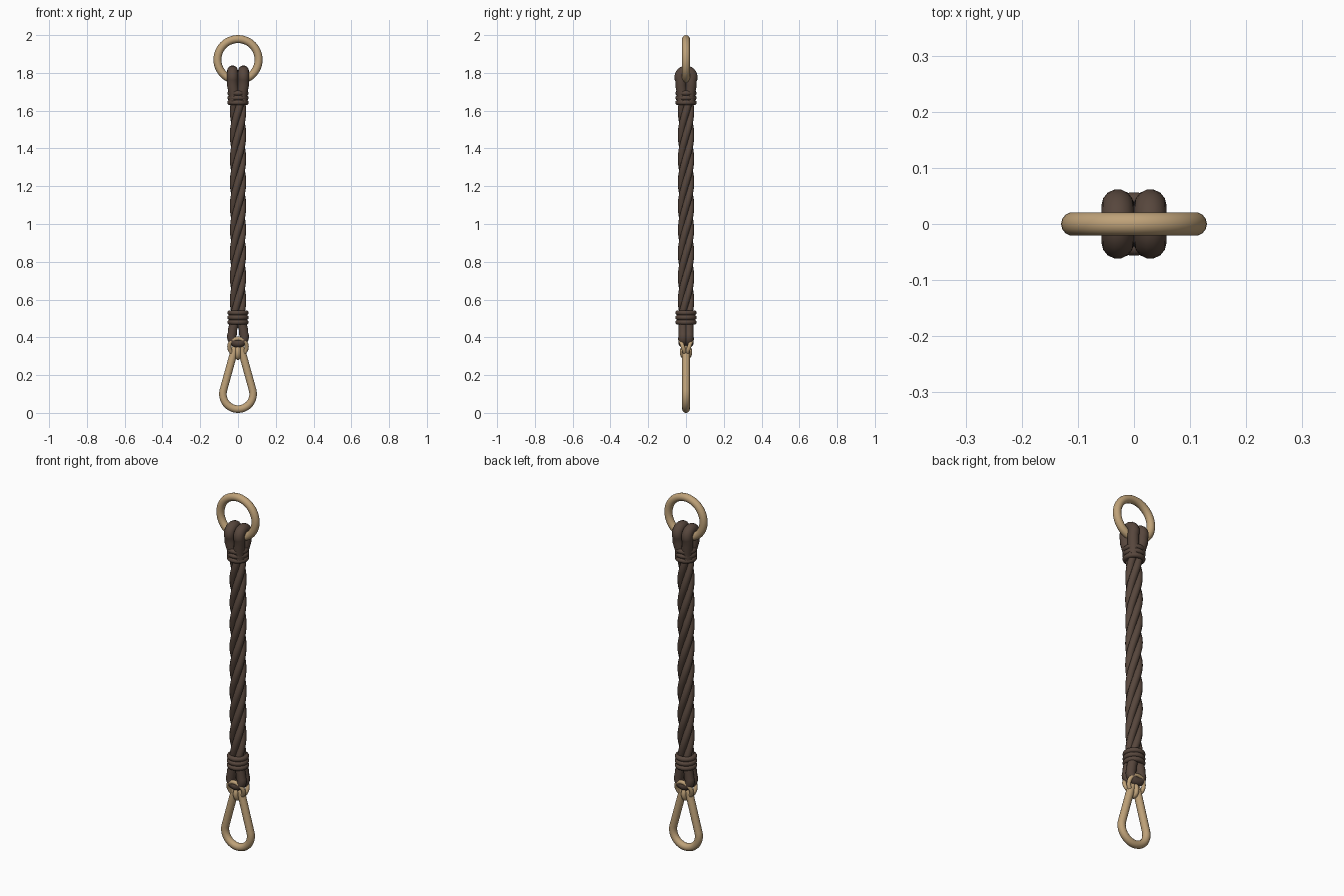
import bpy
from math import sin, cos, pi, asin, tau

if "Cube" in bpy.data.objects:
    bpy.data.objects.remove(bpy.data.objects["Cube"], do_unlink=True)


def material(name, colour):
    m = bpy.data.materials.new(name)
    m.use_nodes = True
    m.diffuse_color = (*colour, 1)
    m.node_tree.nodes["Principled BSDF"].inputs["Base Color"].default_value = (*colour, 1)
    return m


rope = material("dark brown leather", (0.095, 0.062, 0.046))
brass = material("tan brass", (0.52, 0.36, 0.19))


def tube(name, points, radius, mat, closed=False, sides=3):
    """Sweep a round section along a path and keep it as a smooth mesh."""
    curve = bpy.data.curves.new(name, "CURVE")
    curve.dimensions = "3D"
    curve.bevel_depth = radius
    curve.bevel_resolution = sides
    curve.use_fill_caps = True
    spline = curve.splines.new("POLY")
    spline.points.add(len(points) - 1)
    for p, co in zip(spline.points, points):
        p.co = (*co, 1)
    spline.use_cyclic_u = closed
    temp = bpy.data.objects.new(name + "_path", curve)
    bpy.context.collection.objects.link(temp)
    mesh = bpy.data.meshes.new_from_object(
        temp.evaluated_get(bpy.context.evaluated_depsgraph_get()))
    bpy.data.objects.remove(temp, do_unlink=True)
    bpy.data.curves.remove(curve)
    mesh.name = name
    mesh.materials.clear()
    mesh.materials.append(mat)
    ob = bpy.data.objects.new(name, mesh)
    bpy.context.collection.objects.link(ob)
    bpy.ops.object.select_all(action="DESELECT")
    ob.select_set(True)
    bpy.context.view_layer.objects.active = ob
    bpy.ops.object.shade_smooth_by_angle(angle=pi / 3)
    return ob


def torus(name, z, major, minor, mat, tilt=0.0):
    bpy.ops.mesh.primitive_torus_add(
        major_radius=major, minor_radius=minor, major_segments=48,
        minor_segments=14, location=(0, 0, z), rotation=(tilt, 0, 0))
    ob = bpy.context.object
    ob.name = name
    ob.data.materials.append(mat)
    bpy.ops.object.shade_smooth()
    return ob


def arc(z, radius, start, end, steps=16):
    """Points (across, height) along an arc."""
    return [(radius * cos(start + (end - start) * i / steps),
             z + radius * sin(start + (end - start) * i / steps))
            for i in range(steps + 1)]


# Twisted rope: four strands
STRANDS, LOW, HIGH, PITCH = 4, 0.47, 1.69, 0.5
for s in range(STRANDS):
    path = []
    for i in range(161):
        z = LOW + (HIGH - LOW) * i / 160
        a = tau * ((z - LOW) / PITCH + s / STRANDS)
        path.append((0.024 * cos(a), 0.024 * sin(a), z))
    tube(f"rope_strand_{s + 1}", path, 0.0195, rope)

# Whipped bindings at both ends
for label, middle in (("top", 1.668), ("bottom", 0.505)):
    for i in (-1, 0, 1):
        torus(f"{label}_binding_{i + 2}", middle + i * 0.025, 0.043, 0.0135, rope)

# Cord eyes: a pair over the top ring, a pair at the lower end
top_eye = [(0.018, 1.65), (0.02, 1.69), (0.028, 1.735)] \
    + arc(1.777, 0.033, -0.5, pi + 0.5) + [(-0.028, 1.735), (-0.02, 1.69), (-0.018, 1.65)]
low_eye = [(0.016, 0.52), (0.018, 0.48), (0.028, 0.445)] \
    + arc(0.404, 0.034, 0.5, -pi - 0.5) + [(-0.028, 0.445), (-0.018, 0.48), (-0.016, 0.52)]
for side, name in ((1, "left"), (-1, "right")):
    tube(f"top_eye_{name}",
         [(side * (0.029 if z > 1.73 else 0.02), y, z) for y, z in top_eye], 0.029, rope, sides=5)
for side, name in ((1, "back"), (-1, "front")):
    tube(f"bottom_eye_{name}", [(x, side * 0.015, z) for x, z in low_eye], 0.025, rope, sides=5)

# Large ring at the top
torus("top_ring", 1.87, 0.109, 0.021, brass, pi / 2)

# Pear-shaped clip: wide lower bend, straight legs, tight upper bend
BIG, SMALL, Z_BIG, Z_SMALL = 0.08, 0.02, 0.1, 0.325
lean = asin((BIG - SMALL) / (Z_SMALL - Z_BIG))
pear = arc(Z_SMALL, SMALL, lean, pi - lean) + arc(Z_BIG, BIG, pi - lean, tau + lean, 32)
tube("pear_clip", [(x, 0, z) for x, z in pear], 0.0205, brass, closed=True, sides=5)

# Two leaning shackle rings that meet below the lower eye
for side, name in ((1, "front"), (-1, "back")):
    torus(f"shackle_ring_{name}", 0.35, 0.046, 0.011, brass,
          pi / 2 + side * 0.33).location.y = -side * 0.017

# Small upright link through the head of the clip
link = [(0, 0.019 * cos(tau * i / 24), 0.322 + 0.028 * sin(tau * i / 24)) for i in range(24)]
tube("small_link", link, 0.014, brass, closed=True, sides=4)
